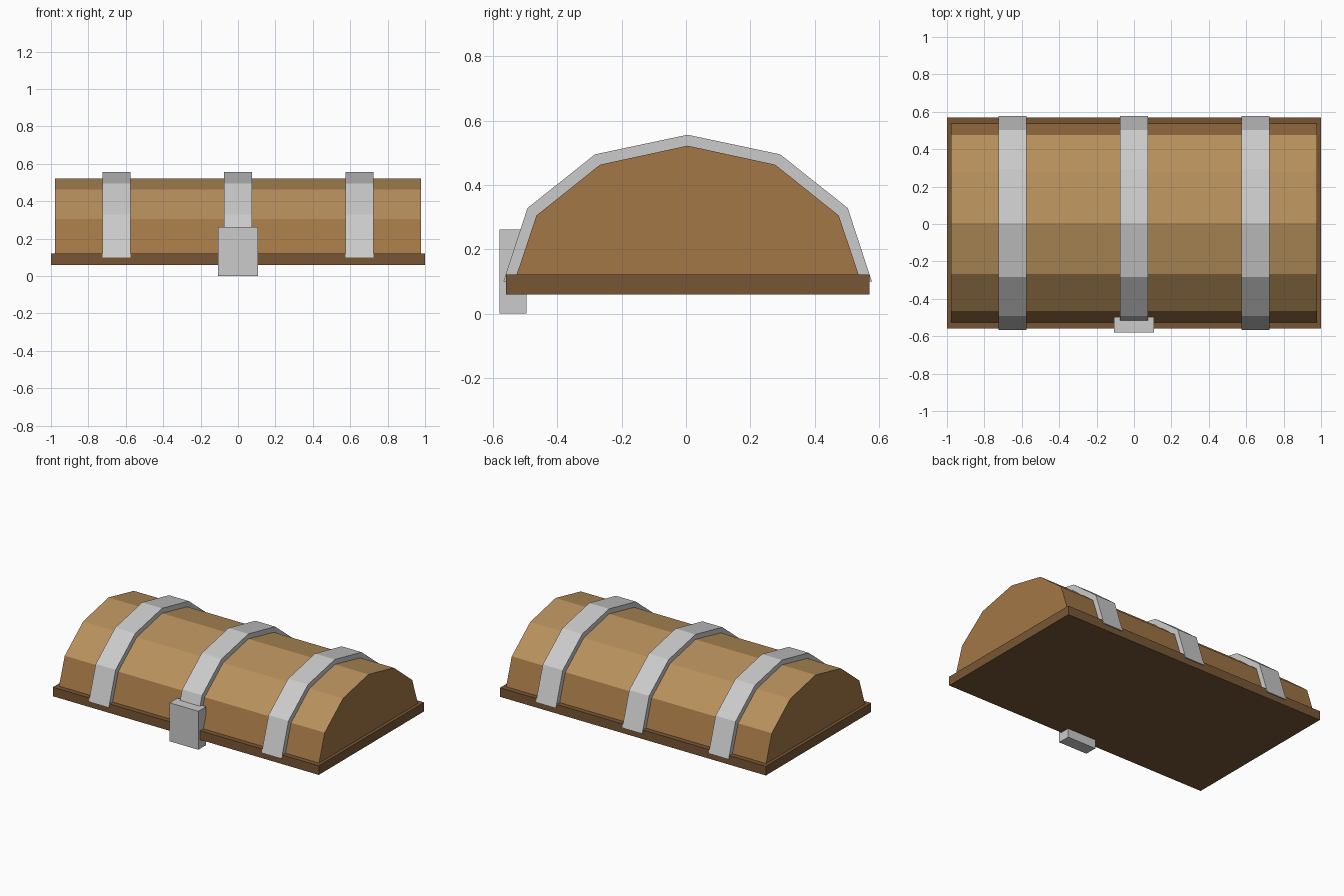
import bpy, bmesh

if "Cube" in bpy.data.objects:
    bpy.data.objects.remove(bpy.data.objects["Cube"])

CY = 0.005  # centre line of the lid


def material(name, rgb):
    m = bpy.data.materials.new(name)
    m.diffuse_color = (*rgb, 1)
    m.use_nodes = True
    m.node_tree.nodes["Principled BSDF"].inputs["Base Color"].default_value = m.diffuse_color
    return m


def prism(name, profile, x0, x1, mats=()):
    """Extrude a closed (y, z) profile from x0 to x1."""
    bm = bmesh.new()
    face = bm.faces.new([bm.verts.new((x0, y, z)) for y, z in profile])
    res = bmesh.ops.extrude_face_region(bm, geom=[face], use_keep_orig=True)
    moved = [v for v in res["geom"] if isinstance(v, bmesh.types.BMVert)]
    bmesh.ops.translate(bm, verts=moved, vec=(x1 - x0, 0, 0))
    bmesh.ops.recalc_face_normals(bm, faces=bm.faces)
    if len(mats) > 1:  # upper panels take the second material
        for f in bm.faces:
            f.material_index = int(f.normal.z > 0.5)
    me = bpy.data.meshes.new(name)
    bm.to_mesh(me)
    bm.free()
    for m in mats:
        me.materials.append(m)
    ob = bpy.data.objects.new(name, me)
    bpy.context.collection.objects.link(ob)
    return ob


def box(name, x, y0, y1, z0, z1, mats=()):
    return prism(name, [(y0, z0), (y1, z0), (y1, z1), (y0, z1)], -x, x, mats)


def arch(half):
    """Mirror a half arch (edge to crown) about the lid centre line."""
    left = [(CY - y, z) for y, z in half]
    right = [(CY + y, z) for y, z in reversed(half[:-1])]
    return left + right


side_wood = material("side_wood", (0.365, 0.185, 0.061))
top_wood = material("top_wood", (0.47, 0.28, 0.105))
rim_wood = material("rim_wood", (0.19, 0.094, 0.035))

# Rim board under the lid
box("lid_rim", 1.0, -0.56, 0.57, 0.06, 0.122, [rim_wood])

# Faceted barrel lid
dome = arch([(0.532, 0.12), (0.470, 0.305), (0.272, 0.463), (0, 0.522)])
prism("lid_dome", dome, -0.978, 0.978, [side_wood, top_wood])

# Metal bands over the lid
outer = arch([(0.573, 0.099), (0.498, 0.328), (0.288, 0.495), (0, 0.556)])
inner = arch([(0.530, 0.099), (0.462, 0.299), (0.268, 0.454), (0, 0.512)])
for label, x in (("left", -0.65), ("middle", 0), ("right", 0.65)):
    prism(label + "_band", outer + inner[::-1], x - 0.075, x + 0.075)

# Lock plate on the front
box("lock", 0.108, -0.58, -0.496, 0, 0.262)
